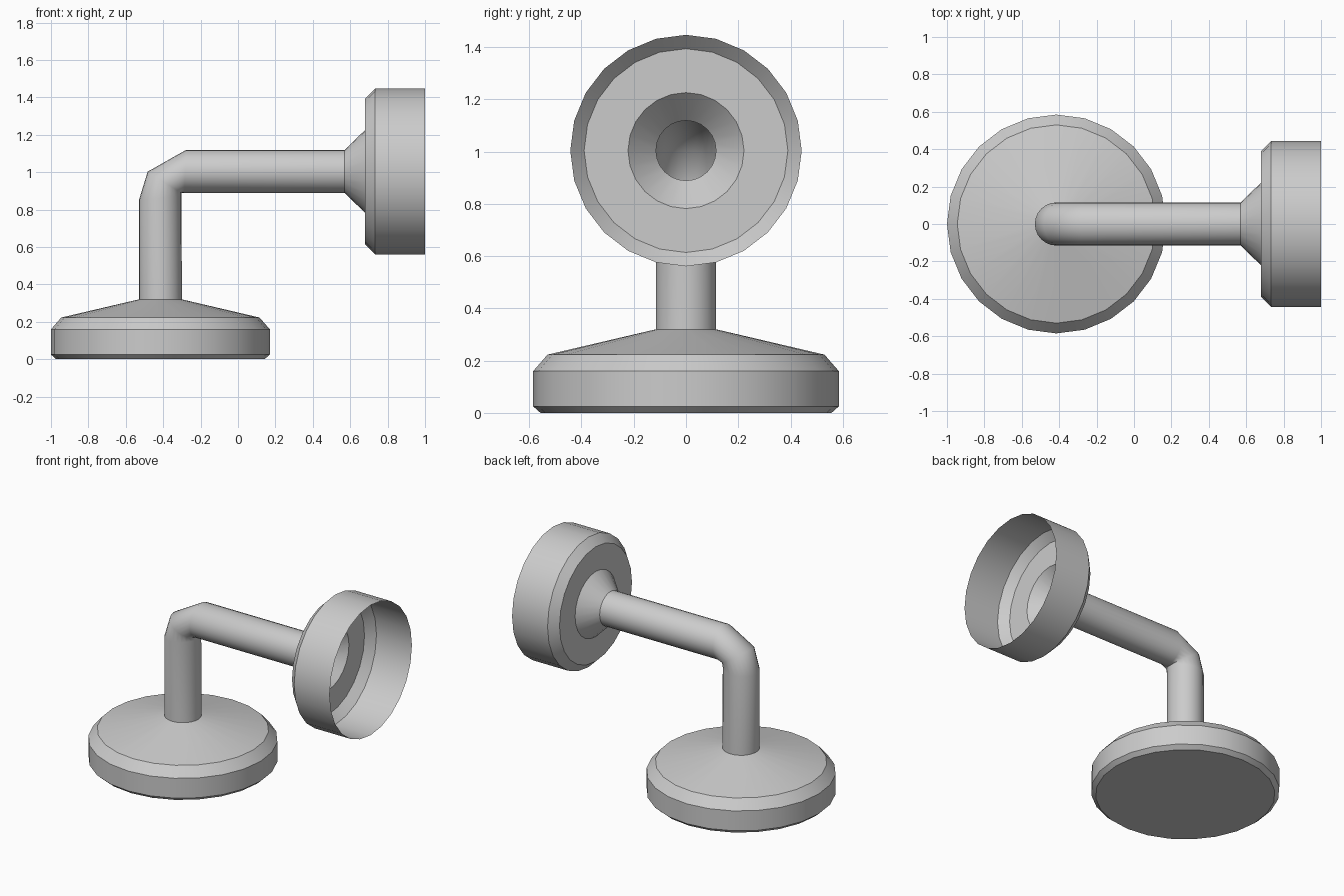
import bpy, bmesh, math

if "Cube" in bpy.data.objects:
    bpy.data.objects.remove(bpy.data.objects["Cube"])

SIDES = 24


def loft(name, rings, cap_start=False, angle=30):
    """Skin rings given as (outer xz, inner xz, y radius); the two points are opposite ends of the ring."""
    bm = bmesh.new()
    loops = []
    for (ax, az), (bx, bz), ry in rings:
        loop = []
        for i in range(SIDES):
            t = 2 * math.pi * i / SIDES
            k = math.cos(t) / 2
            loop.append(bm.verts.new(((ax + bx) / 2 + k * (ax - bx),
                                      ry * math.sin(t),
                                      (az + bz) / 2 + k * (az - bz))))
        loops.append(loop)
    for a, b in zip(loops, loops[1:]):
        for i in range(SIDES):
            j = (i + 1) % SIDES
            bm.faces.new((a[i], b[i], b[j], a[j]))
    if cap_start:
        bm.faces.new(loops[0])
    bmesh.ops.recalc_face_normals(bm, faces=bm.faces)
    # keep normals facing away from the part's axis
    f = bm.faces[0]
    (ax, az), (bx, bz), _ = rings[0]
    c = f.calc_center_median()
    if f.normal.x * (c.x - (ax + bx) / 2) + f.normal.z * (c.z - (az + bz) / 2) + f.normal.y * c.y < 0:
        bmesh.ops.reverse_faces(bm, faces=bm.faces)
    me = bpy.data.meshes.new(name)
    bm.to_mesh(me)
    bm.free()
    ob = bpy.data.objects.new(name, me)
    bpy.context.collection.objects.link(ob)
    bpy.context.view_layer.objects.active = ob
    ob.select_set(True)
    bpy.ops.object.shade_smooth_by_angle(angle=math.radians(angle))
    ob.select_set(False)
    return ob


PX, PZ, R = -0.415, 1.004, 0.115   # upright x, arm z, pipe radius


def flat(r, z):      # ring around the upright axis
    return (PX - r, z), (PX + r, z), r


def upright(r, x):   # ring around the arm axis
    return (x, PZ + r), (x, PZ - r), r


# Weighted base with chamfered rims and a sloped top
loft("base", [flat(r, z) for r, z in
              [(0.557, 0), (0.585, 0.025), (0.585, 0.16), (0.53, 0.223), (R, 0.32)]],
     cap_start=True)

# Bent pipe: upright, elbow, horizontal arm
loft("pipe", [flat(R, 0.32),
              ((-0.53, 0.85), (-0.302, 0.87), R),
              ((-0.483, 1.003), (-0.302, 0.888), R),
              ((-0.278, 1.119), (-0.287, 0.889), R),
              upright(R, 0.57)], angle=60)

# Open thin-walled lamp head: flare, back disc, chamfer, rim
loft("lamp_head", [upright(r, x) for r, x in
                   [(R, 0.57), (0.222, 0.68), (0.39, 0.68), (0.443, 0.733), (0.443, 1.0)]])
